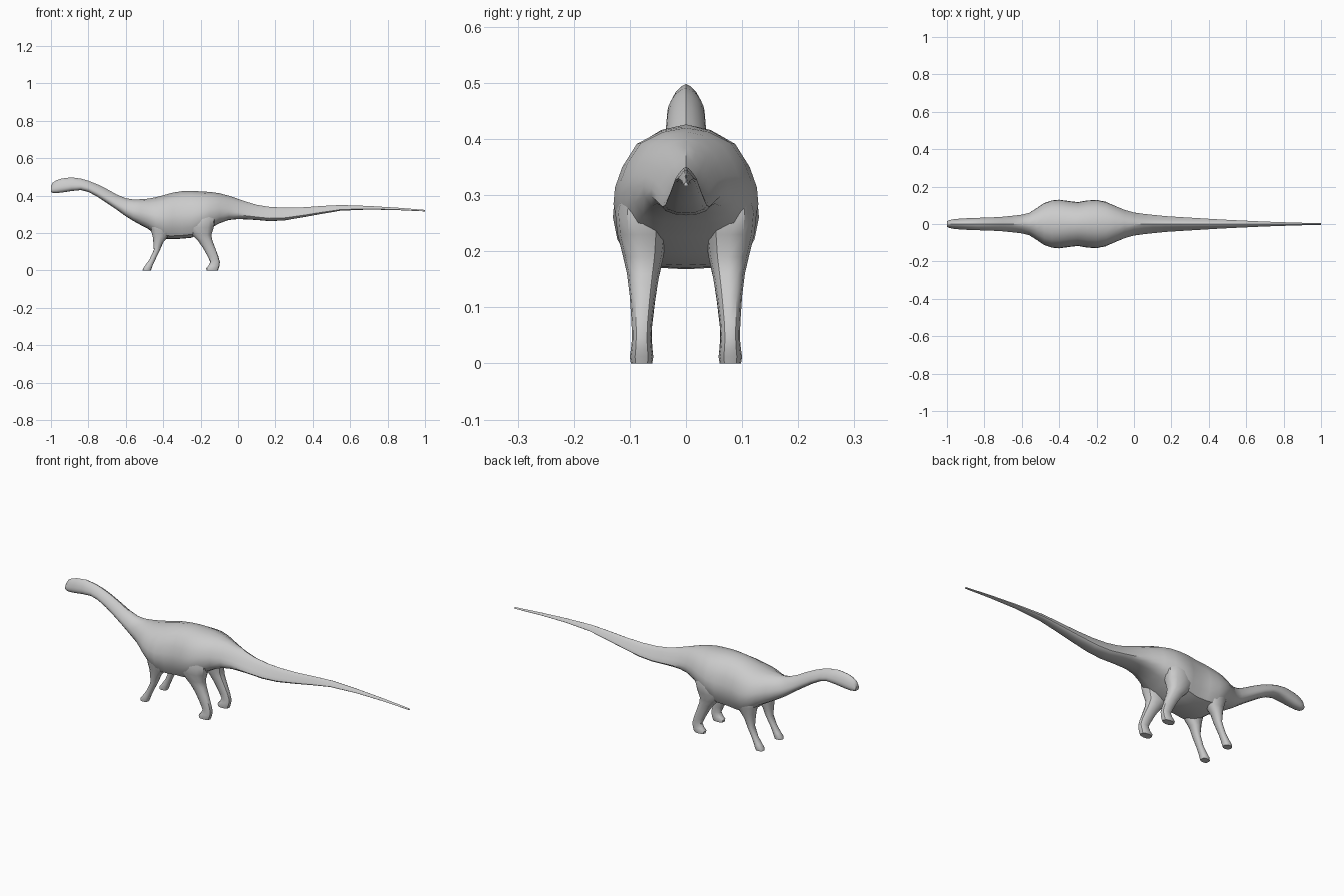
import bpy, bmesh, math

cube = bpy.data.objects.get("Cube")
if cube:
    bpy.data.objects.remove(cube, do_unlink=True)

# One plain grey skin
skin = bpy.data.materials.new("grey skin")
skin.use_nodes = True
skin.diffuse_color = (0.6, 0.6, 0.6, 1)
skin.node_tree.nodes["Principled BSDF"].inputs["Base Color"].default_value = (0.6, 0.6, 0.6, 1)


def loft(name, rings):
    """Skin a list of closed rings and cap both ends."""
    bm = bmesh.new()
    loops = [[bm.verts.new(p) for p in ring] for ring in rings]
    n = len(loops[0])
    for a, b in zip(loops, loops[1:]):
        for i in range(n):
            j = (i + 1) % n
            bm.faces.new((a[i], a[j], b[j], b[i]))
    bm.faces.new(loops[0])
    bm.faces.new(loops[-1])
    bmesh.ops.recalc_face_normals(bm, faces=bm.faces)
    mesh = bpy.data.meshes.new(name)
    bm.to_mesh(mesh)
    bm.free()
    mesh.materials.append(skin)
    ob = bpy.data.objects.new(name, mesh)
    bpy.context.collection.objects.link(ob)
    bpy.ops.object.select_all(action='DESELECT')
    ob.select_set(True)
    bpy.context.view_layer.objects.active = ob
    bpy.ops.object.shade_smooth_by_angle(angle=math.radians(38))
    return ob


# Half cross-sections from ridge to belly: (share of half width, share of height)
TRUNK = [(0, 1), (.35, .96), (.68, .86), (.88, .68), (.98, .52), (1, .39), (.94, .22), (.78, .07), (.4, .01), (0, 0)]
NECK = [(0, 1), (.28, .94), (.58, .81), (.8, .64), (.94, .47), (1, .33), (.95, .2), (.78, .08), (.4, .01), (0, 0)]
TAIL = [(0, 1), (.22, .93), (.45, .78), (.65, .6), (.82, .44), (.95, .3), (1, .2), (.85, .1), (.45, .02), (0, 0)]

# Body stations: x, top, bottom, half width
STATIONS = [
    (-1, .45, .42, .014), (-.99, .47, .415, .02), (-.97, .483, .414, .025), (-.94, .492, .417, .028),
    (-.89, .498, .425, .031), (-.84, .491, .43, .033), (-.8, .48, .42, .034), (-.75, .46, .393, .036),
    (-.7, .435, .36, .039), (-.65, .407, .326, .044), (-.6, .386, .29, .05), (-.56, .38, .265, .06),
    (-.52, .381, .243, .085), (-.48, .384, .222, .112), (-.44, .392, .19, .126), (-.4, .402, .17, .13),
    (-.35, .416, .168, .123), (-.3, .424, .17, .117), (-.25, .426, .175, .126), (-.2, .423, .195, .129),
    (-.15, .42, .225, .118), (-.1, .413, .252, .097), (-.05, .4, .27, .077), (0, .383, .275, .063),
    (.05, .366, .273, .055), (.1, .351, .27, .049), (.17, .34, .264, .042), (.25, .336, .268, .037),
    (.35, .338, .285, .031), (.45, .345, .303, .025), (.55, .35, .32, .02), (.7, .345, .326, .013),
    (.85, .336, .323, .008), (1, .324, .316, .004)]


def section(x):
    """Blend the cross-section from neck to trunk to tail."""
    end = NECK if x < -.3 else TAIL
    t = (x + .65) / .2 if x < -.3 else (.08 - x) / .2
    t = min(1, max(0, t))
    return [(a + (c - a) * t, b + (d - b) * t) for (a, b), (c, d) in zip(end, TRUNK)]


rings = []
for x, top, bottom, half in STATIONS:
    pts = [(y * half, bottom + z * (top - bottom)) for y, z in section(x)]
    pts += [(-y, z) for y, z in pts[-2:0:-1]]
    rings.append([(x, y, z) for y, z in pts])
loft("body", rings)

# Leg rings from foot to shoulder: z, front x, rear x, inner y, outer y
FRONT = [(0, -.51, -.466, .06, .098), (.012, -.508, -.462, .058, .1), (.03, -.494, -.455, .06, .097),
         (.06, -.473, -.441, .061, .095), (.11, -.45, -.417, .055, .098), (.15, -.453, -.4, .049, .103),
         (.18, -.456, -.375, .042, .109), (.215, -.465, -.355, .036, .117), (.26, -.47, -.35, .035, .126),
         (.31, -.45, -.36, .04, .115)]
HIND = [(0, -.168, -.107, .06, .098), (.012, -.17, -.103, .058, .1), (.025, -.158, -.099, .06, .098),
        (.045, -.148, -.097, .062, .096), (.075, -.162, -.105, .06, .097), (.12, -.187, -.122, .054, .1),
        (.16, -.215, -.137, .047, .105), (.19, -.245, -.143, .04, .112), (.23, -.27, -.13, .034, .122),
        (.27, -.27, -.12, .03, .126), (.32, -.24, -.13, .035, .112)]
SIDES = 12


def leg(name, table, side):
    rings = []
    for z, x0, x1, y0, y1 in table:
        ring = []
        for i in range(SIDES):
            c, s = (math.cos(i * math.tau / SIDES), math.sin(i * math.tau / SIDES))
            # slightly squared oval
            c, s = (math.copysign(abs(v) ** .85, v) for v in (c, s))
            ring.append(((x0 + x1) / 2 + c * (x1 - x0) / 2, side * ((y0 + y1) / 2 + s * (y1 - y0) / 2), z))
        rings.append(ring)
    loft(name, rings)


for side, label in ((-1, "near"), (1, "far")):
    leg(label + "_front_leg", FRONT, side)
    leg(label + "_hind_leg", HIND, side)
